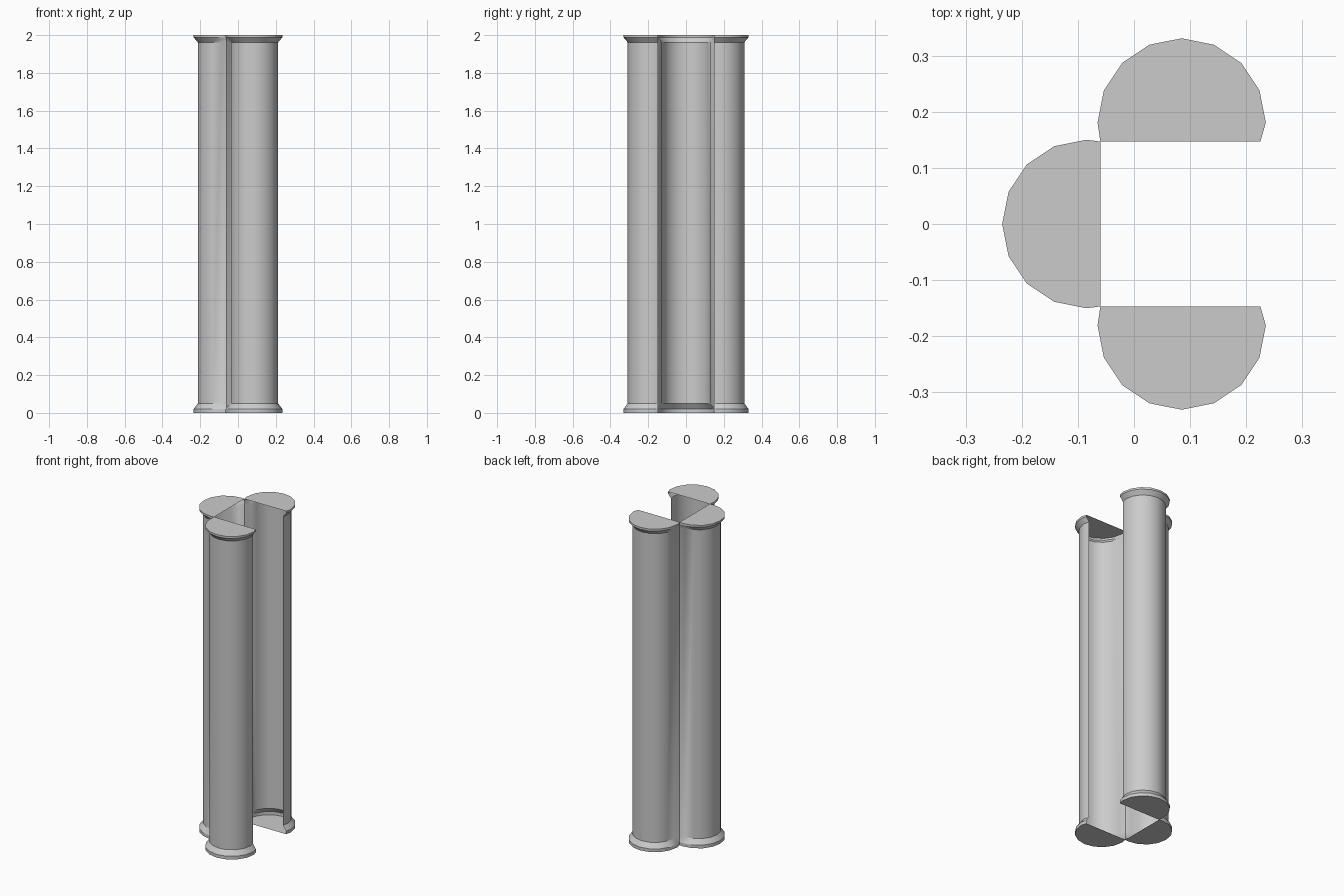
import bpy, bmesh, math

cube = bpy.data.objects.get("Cube")
if cube:
    bpy.data.objects.remove(cube, do_unlink=True)

grey = bpy.data.materials.new("stone_grey")
grey.use_nodes = True
grey.diffuse_color = (0.6, 0.6, 0.6, 1)
grey.node_tree.nodes["Principled BSDF"].inputs["Base Color"].default_value = (0.6, 0.6, 0.6, 1)

RIM, SHAFT = 0.15, 0.128
PROFILE = [(0, RIM), (0.02, RIM), (0.05, SHAFT),
           (1.962, SHAFT), (1.988, RIM), (2, RIM)]   # height, radius
CORNER_X, CORNER_Y = -0.06, 0.147                    # seams shared by neighbours


def arc(cx, cy, radius, start):
    """Half of a sixteen-sided circle, counter-clockwise."""
    angles = [start + math.pi * i / 8 for i in range(9)]
    return [(cx + radius * math.cos(a), cy + radius * math.sin(a)) for a in angles]


def back_outline(radius):
    cx, cy = 0.085, 0.181
    free_end = (cx + radius * 0.935, CORNER_Y)
    return [free_end] + arc(cx, cy, radius, 0) + [(CORNER_X, CORNER_Y)]


def front_outline(radius):
    return [(x, -y) for x, y in reversed(back_outline(radius))]


def left_outline(radius):
    return ([(CORNER_X, CORNER_Y)] + arc(-0.085, 0, radius, math.pi / 2)
            + [(CORNER_X, -CORNER_Y)])


def half_column(name, outline):
    """Open-sided column shell with flared ends and flat end caps."""
    bm = bmesh.new()
    rings = [[bm.verts.new((x, y, z)) for x, y in outline(r)] for z, r in PROFILE]
    for low, high in zip(rings, rings[1:]):
        for i in range(len(low) - 1):
            bm.faces.new((low[i], low[i + 1], high[i + 1], high[i]))
    bm.faces.new(rings[-1])
    bm.faces.new(rings[0][::-1])
    mesh = bpy.data.meshes.new(name)
    bm.to_mesh(mesh)
    bm.free()
    mesh.materials.append(grey)
    obj = bpy.data.objects.new(name, mesh)
    bpy.context.collection.objects.link(obj)
    bpy.ops.object.select_all(action='DESELECT')
    obj.select_set(True)
    bpy.context.view_layer.objects.active = obj
    bpy.ops.object.shade_smooth_by_angle(angle=math.radians(30))


half_column("back_half_column", back_outline)
half_column("front_half_column", front_outline)
half_column("side_half_column", left_outline)
